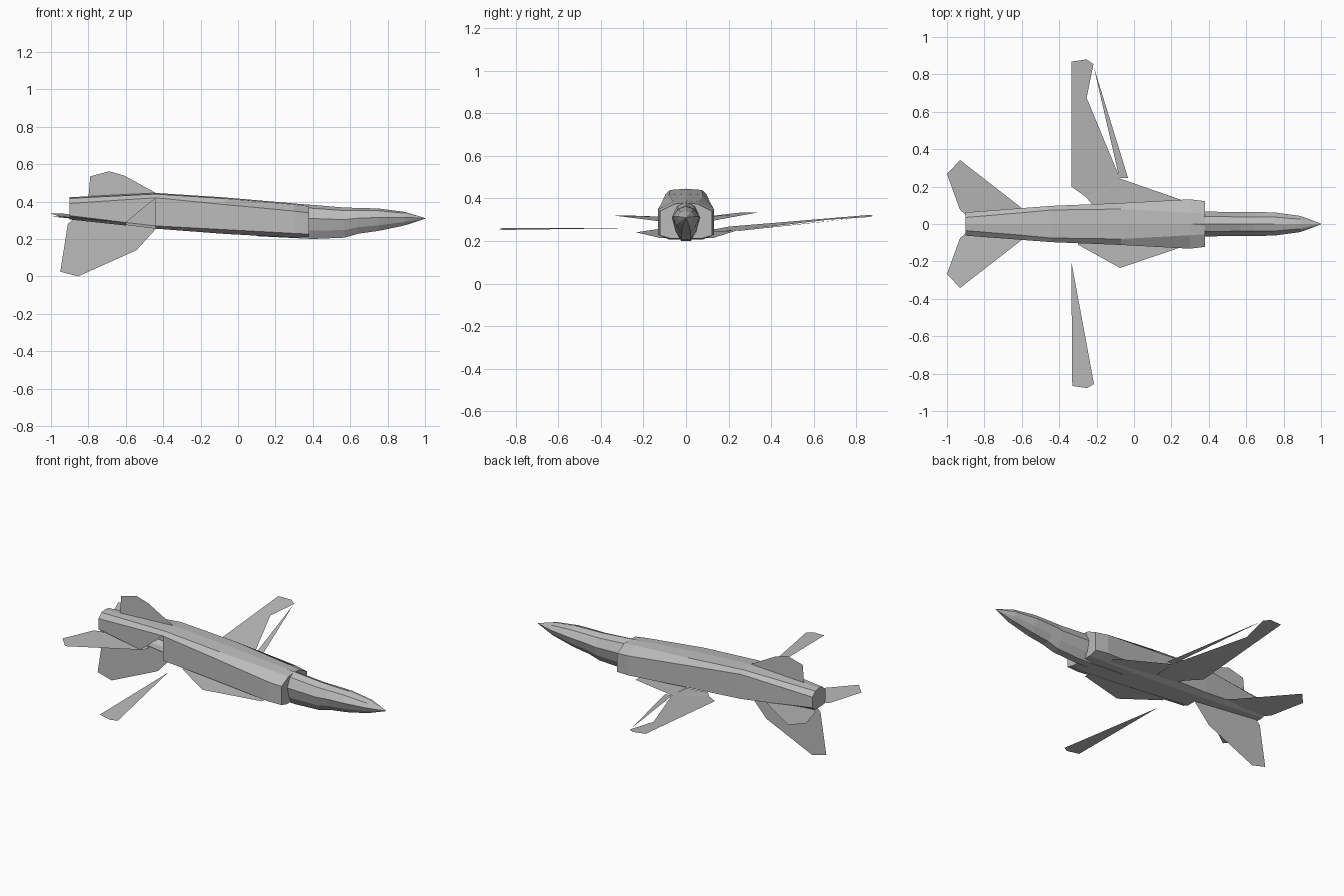
import bpy, bmesh

cube = bpy.data.objects.get("Cube")
if cube:
    bpy.data.objects.remove(cube, do_unlink=True)

grey = bpy.data.materials.new("airframe_grey")
grey.use_nodes = True
grey.diffuse_color = (0.5, 0.5, 0.5, 1)
grey.node_tree.nodes["Principled BSDF"].inputs["Base Color"].default_value = (0.5, 0.5, 0.5, 1)


def finish(name, bm):
    mesh = bpy.data.meshes.new(name)
    bm.to_mesh(mesh)
    bm.free()
    mesh.materials.append(grey)
    obj = bpy.data.objects.new(name, mesh)
    bpy.context.collection.objects.link(obj)
    return obj


def loft(name, sections, skip=None):
    """Skin mirrored half sections (x, [(y, z) from top to bottom])."""
    bm = bmesh.new()
    rings = []
    for x, half in sections:
        other = [(-y, z) for y, z in reversed(half) if y > 0]
        rings.append([bm.verts.new((x, y, z)) for y, z in half + other])
    n = len(rings[0])
    for a, b in zip(rings, rings[1:]):
        for i in range(n):
            j = (i + 1) % n
            bm.faces.new((a[i], a[j], b[j], b[i]))
    bm.faces.new(rings[0])
    bm.faces.new(list(reversed(rings[-1])))
    bmesh.ops.recalc_face_normals(bm, faces=bm.faces)
    if skip:
        gone = [f for f in bm.faces if skip(f.calc_center_median())]
        bmesh.ops.delete(bm, geom=gone, context='FACES')
    return finish(name, bm)


def plate(name, points):
    bm = bmesh.new()
    bm.faces.new([bm.verts.new(p) for p in points])
    bmesh.ops.triangulate(bm, faces=bm.faces)
    return finish(name, bm)


# Slim forward fuselage: x, half width, top, bottom
def nose_section(x, w, top, low):
    h = top - low
    return x, [(0, top), (w * 0.6, top - h * 0.1), (w, top - h * 0.4),
               (w * 0.75, low + h * 0.25), (w * 0.35, low), (0, low)]


loft("forward_fuselage", [nose_section(*s) for s in (
    (0.10, 0.07, 0.405, 0.215), (0.40, 0.066, 0.382, 0.20),
    (0.57, 0.064, 0.368, 0.207), (0.64, 0.064, 0.366, 0.228),
    (0.75, 0.062, 0.363, 0.243), (0.89, 0.043, 0.345, 0.272),
    (1.0, 0.002, 0.312, 0.308))])


# Wide centre body with side intakes: x, top half width, top, side half width, shoulder, sill, bottom
def body_section(x, a, top, w, shoulder, sill, low):
    return x, [(0, top), (a, top - 0.006), (w, shoulder), (w, sill), (w * 0.6, low), (0, low)]


loft("centre_body", [body_section(*s) for s in (
    (-0.44, 0.075, 0.446, 0.097, 0.42, 0.27, 0.255),
    (-0.07, 0.08, 0.422, 0.112, 0.384, 0.25, 0.227),
    (0.30, 0.06, 0.39, 0.132, 0.349, 0.23, 0.207),
    (0.38, 0.055, 0.38, 0.122, 0.34, 0.226, 0.212))])

# Tapering tail, open at the lower right next to the centre body
loft("tail_body", [body_section(*s) for s in (
    (-0.90, 0.035, 0.423, 0.062, 0.39, 0.325, 0.304),
    (-0.60, 0.06, 0.438, 0.085, 0.41, 0.288, 0.272),
    (-0.44, 0.075, 0.446, 0.097, 0.42, 0.27, 0.255))],
    skip=lambda c: -0.59 < c.x < -0.45 and c.y < -0.02 and c.z < 0.37)
plate("tail_side_panel", [(-0.60, -0.085, 0.41), (-0.60, -0.085, 0.288), (-0.44, -0.097, 0.42)])


# Swing wings, following the nose-down attitude of the body
def wing(name, outline, rise):
    plate(name, [(x, y, 0.235 - 0.08 * x + rise * max(0, abs(y) - 0.13)) for x, y in outline])


wing("left_wing", [(-0.335, 0.868), (-0.255, 0.88), (-0.217, 0.855), (-0.253, 0.674),
                   (-0.075, 0.245), (-0.075, 0.10), (-0.22, 0.10), (-0.257, 0.145), (-0.335, 0.20)], 0.083)
wing("left_slat", [(-0.215, 0.84), (-0.078, 0.245), (-0.032, 0.247)], 0.083)
wing("left_glove", [(-0.075, 0.243), (0.25, 0.13), (0.25, 0.06), (-0.075, 0.06)], 0.083)
wing("right_wing", [(-0.335, -0.20), (-0.33, -0.866), (-0.25, -0.877), (-0.214, -0.855)], 0.0)
wing("right_glove", [(-0.30, -0.11), (-0.075, -0.235), (0.25, -0.125), (0.25, -0.06), (-0.30, -0.06)], 0.0)

# Horizontal stabilisers
for side, name, tip in ((1, "left_stabiliser", 0.335), (-1, "right_stabiliser", 0.32)):
    plate(name, [(-1.0, side * 0.267, tip), (-0.93, side * 0.342, tip),
                 (-0.60, side * 0.085, 0.288), (-0.60, side * 0.05, 0.288),
                 (-0.90, side * 0.05, 0.31), (-0.93, side * 0.075, 0.313)])

# Upright fin and large ventral fin on the centre line
plate("dorsal_fin", [(x, 0, z) for x, z in (
    (-0.80, 0.42), (-0.79, 0.535), (-0.687, 0.562), (-0.607, 0.538), (-0.436, 0.444))])
plate("ventral_fin", [(x, 0, z) for x, z in (
    (-0.95, 0.025), (-0.855, 0.0), (-0.543, 0.14), (-0.436, 0.257), (-0.62, 0.28), (-0.88, 0.306), (-0.91, 0.28))])
